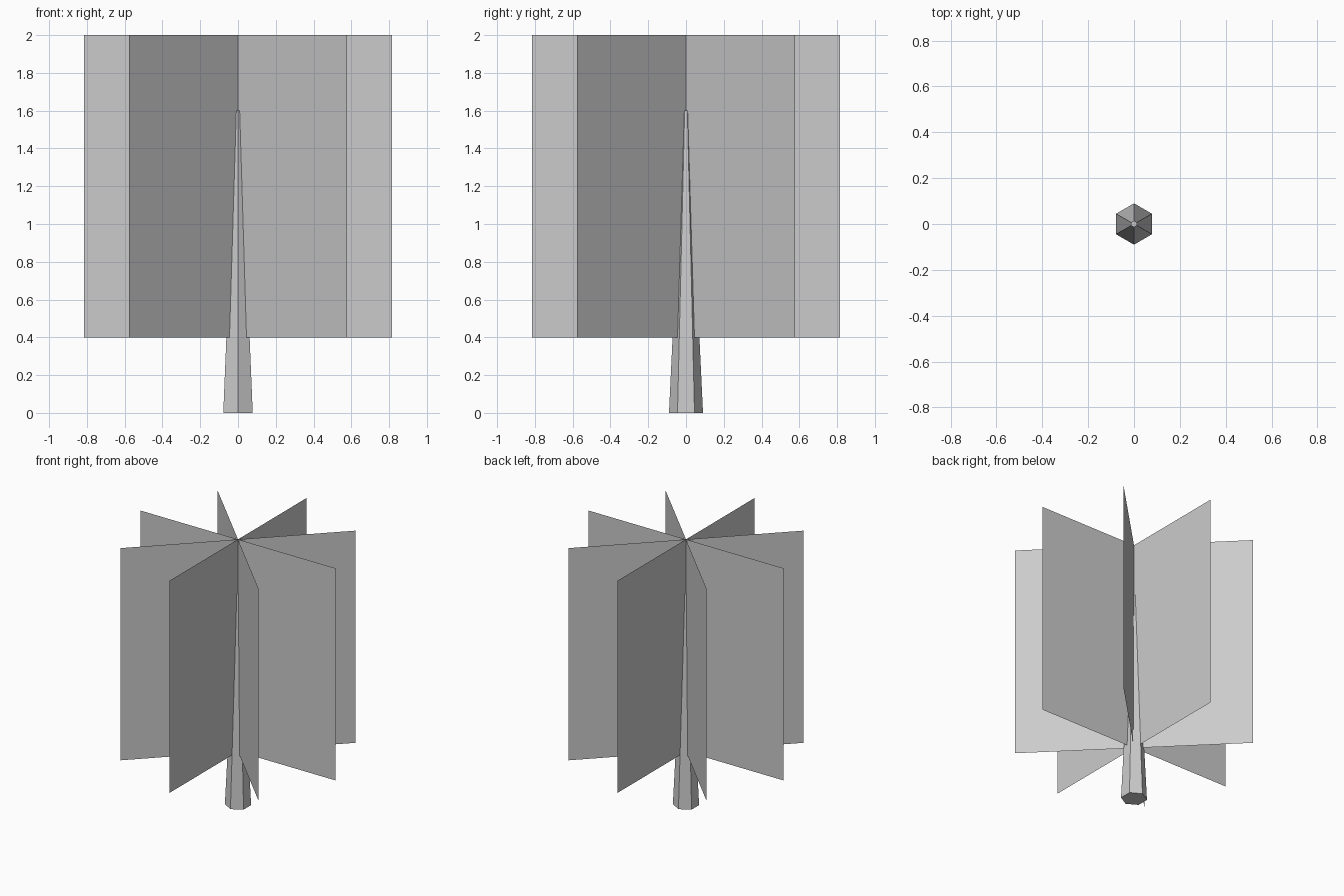
import bpy
from math import radians

if "Cube" in bpy.data.objects:
    bpy.data.objects.remove(bpy.data.objects["Cube"])

TRUNK_H = 1.6
CARD_W, CARD_BOTTOM, CARD_TOP = 1.63, 0.4, 2.0

# Tapered six-sided trunk with corners on the y axis
bpy.ops.mesh.primitive_cone_add(vertices=6, radius1=0.09, radius2=0.014,
                                depth=TRUNK_H, location=(0, 0, TRUNK_H / 2))
bpy.context.object.name = "trunk"


def foliage_card(index, angle):
    """Single upright sheet through the trunk axis."""
    w = CARD_W / 2
    verts = [(-w, 0, CARD_BOTTOM), (w, 0, CARD_BOTTOM),
             (w, 0, CARD_TOP), (-w, 0, CARD_TOP)]
    mesh = bpy.data.meshes.new(f"foliage_card_{index}")
    mesh.from_pydata(verts, [], [(0, 1, 2, 3)])
    card = bpy.data.objects.new(f"foliage_card_{index}", mesh)
    card.rotation_euler.z = angle
    bpy.context.collection.objects.link(card)


# Four crossed foliage sheets, 45 degrees apart
for i in range(4):
    foliage_card(i + 1, radians(45 * i))
